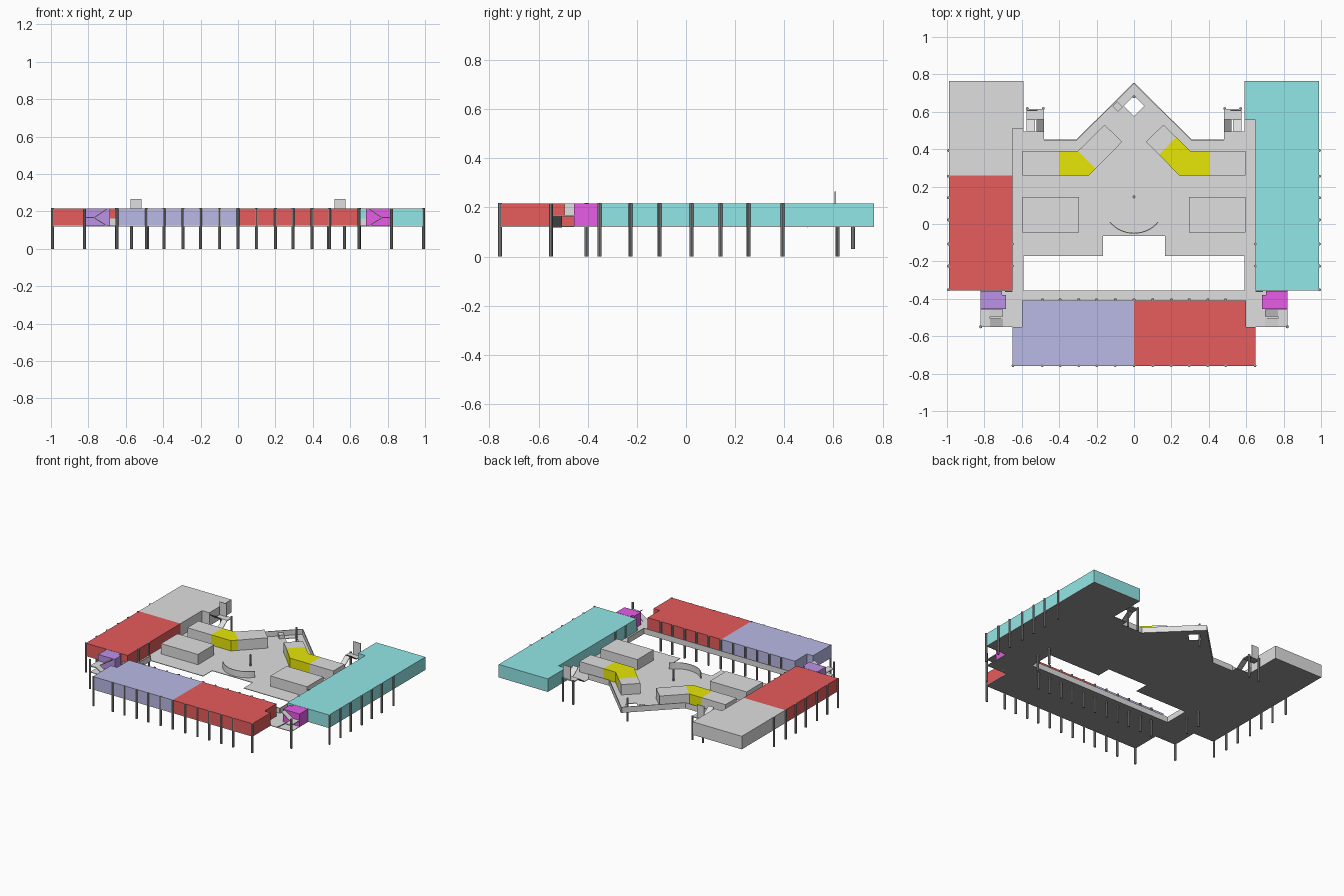
import bpy, bmesh, math
from mathutils import Vector

if "Cube" in bpy.data.objects:
    bpy.data.objects.remove(bpy.data.objects["Cube"])

def mat(name, r, g, b):
    m = bpy.data.materials.new(name)
    m.diffuse_color = (r, g, b, 1)
    m.use_nodes = True
    m.node_tree.nodes["Principled BSDF"].inputs["Base Color"].default_value = m.diffuse_color
    return m

GREY = mat("light_grey", .735, .735, .735)
DARK = mat("dark_grey", .32, .32, .32)
RED = mat("soft_red", 1, .133, .133)
TEAL = mat("pale_teal", .35, .97, .97)
LAV = mat("lavender", .61, .61, 1)
PURPLE = mat("purple", .62, .36, 1)
PINK = mat("magenta", 1, .133, 1)
YELLOW = mat("yellow", 1, 1, .003)

FLOOR, DECK, TOP, LOW = .12, .124, .216, .2

def finish(bm, name, m, dark_below=False):
    """Make the object; dark_below paints the downward faces dark grey."""
    bmesh.ops.recalc_face_normals(bm, faces=bm.faces)
    bm.normal_update()
    for f in bm.faces:
        f.material_index = int(dark_below and f.normal.z < -.5)
    me = bpy.data.meshes.new(name)
    me.materials.append(m)
    me.materials.append(DARK)
    bm.to_mesh(me)
    bm.free()
    ob = bpy.data.objects.new(name, me)
    bpy.context.collection.objects.link(ob)
    return ob

def prism(name, pts, z0, z1, m, sx=1):
    """Extrude a plan outline upward; sx=-1 mirrors it."""
    bm = bmesh.new()
    f = bm.faces.new([bm.verts.new((x * sx, y, z0)) for x, y in pts])
    up = bmesh.ops.extrude_face_region(bm, geom=[f])["geom"]
    bmesh.ops.translate(bm, vec=(0, 0, z1 - z0),
                        verts=[v for v in up if isinstance(v, bmesh.types.BMVert)])
    bmesh.ops.triangulate(bm, faces=[f for f in bm.faces if len(f.verts) > 4])
    return finish(bm, name, m, dark_below=(m == GREY))

def rect(x0, y0, x1, y1):
    return [(x0, y0), (x1, y0), (x1, y1), (x0, y1)]

def wall(name, a, b, z0, z1, m, sx=1, t=.005):
    """Thin upright wall along a plan segment."""
    a, b = Vector(a), Vector(b)
    d = (b - a).normalized() * t / 2
    n = Vector((-d.y, d.x))
    return prism(name, [a + n, b + n, b - n, a - n], z0, z1, m, sx)

def columns(name, places, z0, z1):
    bm = bmesh.new()
    for x, y in places:
        r = bmesh.ops.create_cone(bm, cap_ends=True, segments=8, radius1=.008,
                                  radius2=.008, depth=z1 - z0)
        bmesh.ops.translate(bm, vec=(x, y, (z0 + z1) / 2), verts=r["verts"])
    return finish(bm, name, DARK)

def ramp(name, start, run, side, z0, z1, sx):
    """Thin sloping flight: start corner, run vector and width vector in plan."""
    bm = bmesh.new()
    s, r, w = Vector(start), Vector(run), Vector(side)
    ring = [(s, z0), (s + r, z1), (s + r + w, z1), (s + w, z0)]
    lo = [bm.verts.new((q.x * sx, q.y, z - .006)) for q, z in ring]
    hi = [bm.verts.new((q.x * sx, q.y, z)) for q, z in ring]
    bm.faces.new(lo)
    bm.faces.new(hi)
    for k in range(4):
        j = (k + 1) % 4
        bm.faces.new((lo[k], lo[j], hi[j], hi[k]))
    return finish(bm, name, GREY, dark_below=True)

# Floor slabs, mirrored parts and stairs on both sides
for sx, s in ((1, "right"), (-1, "left")):
    prism(f"{s}_court_deck",
          [(0, -.065), (.165, -.065), (.165, -.17), (.59, -.17), (.59, .45), (.31, .45),
           (0, .755), (0, .685), (.055, .63), (0, .575)], FLOOR, DECK, GREY, sx)
    end = .555 if sx > 0 else .51
    prism(f"{s}_corridor", rect(.59, -.355, .65, end), FLOOR, DECK, GREY, sx)
    prism(f"{s}_front_floor",
          [(0, -.76), (.65, -.76), (.65, -.55), (.82, -.55), (.82, -.455), (.82, -.355),
           (0, -.355)], FLOOR, DECK, GREY, sx)
    prism(f"{s}_wing_floor", [(.65, -.355), (.99, -.355), (.99, .765), (.59, .765),
                              (.59, end), (.65, end)], FLOOR, DECK, GREY, sx)
    # front block half
    prism(f"{s}_front_block", [(0, -.76), (.65, -.76), (.65, -.55), (.6, -.55),
                               (.6, -.41), (0, -.41)], DECK, TOP, RED if sx > 0 else LAV, sx)
    # corner block next to the front stair, with its low wall
    prism(f"{s}_corner_block", [(.685, -.455), (.82, -.455), (.82, -.357), (.705, -.357),
                                (.705, -.38), (.685, -.38)], DECK, TOP,
          PINK if sx > 0 else PURPLE, sx)
    wall(f"{s}_corner_parapet", (.65, -.36), (.69, -.36), DECK, .162, GREY, sx)
    # front corner stair: lower flight, landing, upper flight
    ramp(f"{s}_front_stair_lower", (.70, -.55), (.07, 0), (0, .045), DECK, .17, sx)
    prism(f"{s}_front_landing", rect(.77, -.55, .82, -.456), .164, .17, GREY, sx)
    ramp(f"{s}_front_stair_upper", (.77, -.495), (-.07, 0), (0, .039), .17, TOP, sx)
    # back stair with platform and screen
    prism(f"{s}_back_platform", rect(.48, .45, .6, .495), FLOOR, DECK, GREY, sx)
    ramp(f"{s}_back_stair_lower", (.48, .495), (0, .065), (.04, 0), DECK, .17, sx)
    prism(f"{s}_back_landing", rect(.48, .56, .575, .615), .164, .17, GREY, sx)
    ramp(f"{s}_back_stair_upper", (.53, .56), (0, -.065), (.045, 0), .17, TOP, sx)
    wall(f"{s}_back_screen", (.515, .607), (.575, .607), .17, .265, GREY, sx)
    # side room in the court
    prism(f"{s}_court_room", rect(.295, -.045, .595, .145), DECK, LOW, GREY, sx)
    # bent room with a yellow section
    cut = [(.225, .465), (.135, .37)] if sx > 0 else [(.3, .39), (.205, .295)]
    knee = [(.3, .39)] if sx > 0 else []
    prism(f"{s}_bent_room_side", rect(.4, .26, .595, .39), DECK, LOW, GREY, sx)
    prism(f"{s}_bent_room_yellow", [(.24, .26), (.4, .26), (.4, .39)] + knee + cut,
          DECK, LOW, YELLOW, sx)
    prism(f"{s}_bent_room_arm", [cut[0], (.157, .53), (.063, .44), cut[1]],
          DECK, LOW, GREY, sx)
    # parapets round the void and the back edge
    for i, (a, b) in enumerate([((0, -.357), (.59, -.357)), ((.592, -.355), (.592, -.17)),
                                ((.31, .448), (.48, .448)), ((.002, .751), (.31, .447))]):
        wall(f"{s}_parapet_{i}", a, b, FLOOR, .162, GREY, sx)

# Side wings
prism("right_wing", [(.65, -.355), (.99, -.355), (.99, .765), (.59, .765), (.59, .555),
                     (.65, .555)], DECK, TOP, TEAL)
prism("left_wing_front", rect(-.99, -.355, -.65, .26), DECK, TOP, RED)
prism("left_wing_back", [(-.99, .26), (-.65, .26), (-.65, .51), (-.59, .51), (-.59, .765),
                         (-.99, .765)], DECK, TOP, GREY)

# Curved wall in the court
arc = [math.radians(-140 + 100 * i / 16) for i in range(17)]
ring = lambda r: [(r * math.cos(a), .12 + r * math.sin(a)) for a in arc]
prism("curved_wall", ring(.172) + ring(.167)[::-1], DECK, .17, GREY)

# Small bench beside the diamond opening
prism("bench", [(-.115, .63), (-.085, .60), (-.06, .625), (-.09, .655)], DECK, .15, GREY)

# Columns
xs = [-.49, -.395, -.295, -.2, -.1, 0, .1, .2, .295, .395, .49]
columns("front_columns", [(x, -.757) for x in xs + [-.647, .647]], 0, TOP + .001)
columns("inner_columns", [(x, -.405) for x in xs], 0, TOP + .001)
ys = [-.352, -.225, -.107, .022, .14, .255, .393]
columns("wing_columns", [(s * .992, y) for s in (-1, 1) for y in ys], 0, TOP + .001)
columns("corridor_columns", [(s * .65, y) for s in (-1, 1) for y in (-.225, -.107)],
        0, TOP + .001)
columns("front_stair_columns", [(s * .82, -.55) for s in (-1, 1)], 0, TOP)
columns("back_stair_columns", [(s * x, .617) for s in (-1, 1) for x in (.485, .57)], 0, .175)
columns("court_post", [(0, .145)], DECK, .205)
columns("tip_post", [(0, .68)], .03, .2)
